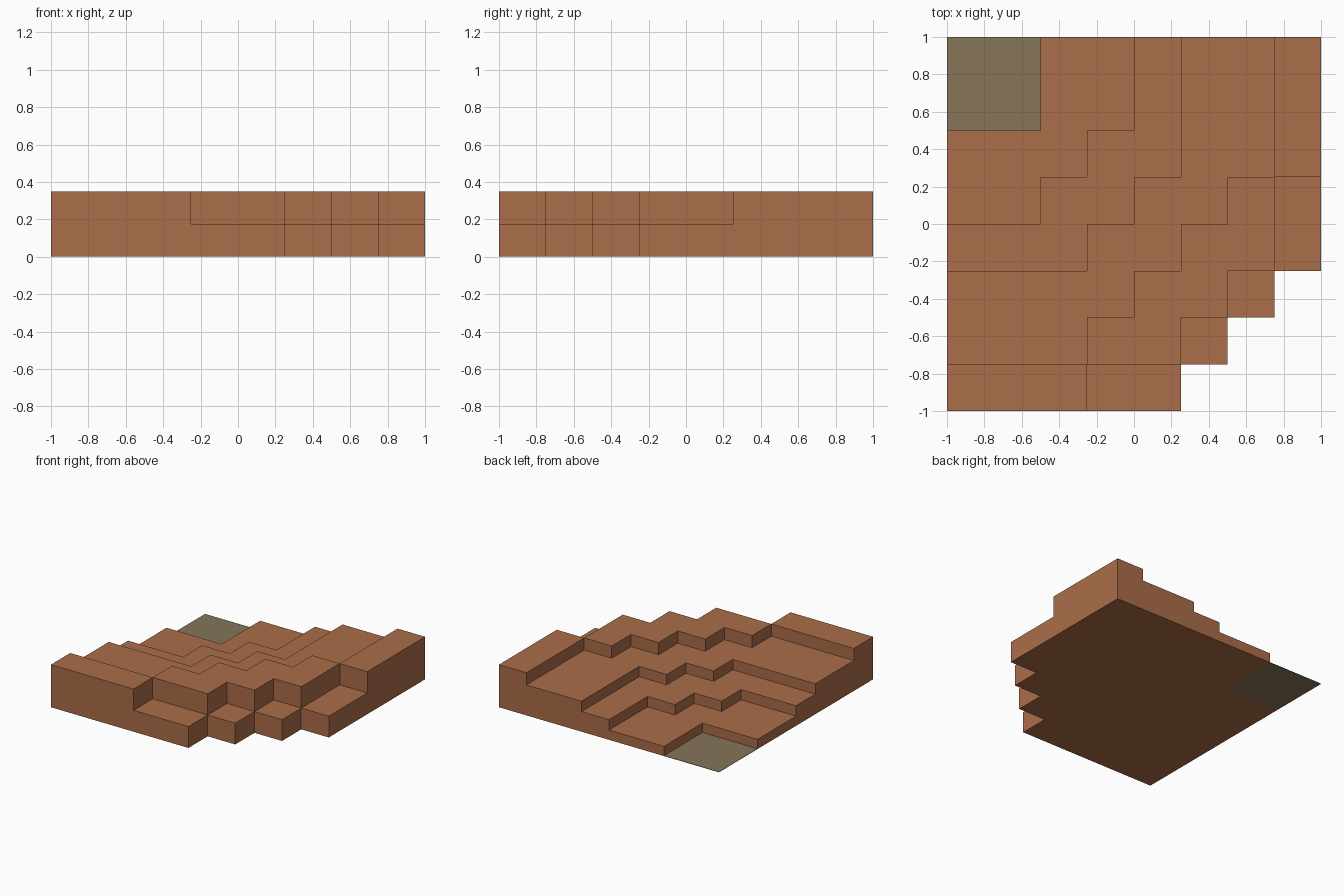
import bpy
import bmesh
import math

if "Cube" in bpy.data.objects:
    bpy.data.objects.remove(bpy.data.objects["Cube"], do_unlink=True)

CELL = 0.25

# Plan of the quarry, back row first; each letter is one terrace
PLAN = ["ooaabccr",
        "ooaabccr",
        "aaabbccr",
        "aabbccrn",
        "bbbccrrn",
        "ccccrrn.",
        "cccrrn..",
        "rrrnn..."]

HEIGHT = {".": 0.0, "o": 0.003, "a": 0.08, "b": 0.165,
          "c": 0.25, "r": 0.35, "n": 0.175}


def make_material(name, color):
    mat = bpy.data.materials.new(name)
    mat.use_nodes = True
    mat.diffuse_color = color
    mat.node_tree.nodes["Principled BSDF"].inputs["Base Color"].default_value = color
    return mat


clay = make_material("terracotta_clay", (0.407, 0.153, 0.067, 1))
mud = make_material("olive_mud", (0.238, 0.178, 0.098, 1))


def level(col, row):
    if 0 <= row < len(PLAN) and 0 <= col < len(PLAN):
        return HEIGHT[PLAN[row][col]]
    return 0.0


def build_terrace(name, letter, mat):
    """Top, underside and only the exposed step walls of one terrace."""
    bm = bmesh.new()
    top = HEIGHT[letter]

    def quad(points):
        bm.faces.new([bm.verts.new(p) for p in points])

    for row, line in enumerate(PLAN):
        for col, mark in enumerate(line):
            if mark != letter:
                continue
            x0, y1 = -1 + col * CELL, 1 - row * CELL
            x1, y0 = x0 + CELL, y1 - CELL
            ring = [(x0, y0), (x1, y0), (x1, y1), (x0, y1)]
            quad([(x, y, top) for x, y in ring])
            quad([(x, y, 0) for x, y in reversed(ring)])
            # Front, right, back and left neighbours
            sides = [(0, 1), (1, 0), (0, -1), (-1, 0)]
            for i, (dc, dr) in enumerate(sides):
                low = level(col + dc, row + dr)
                if low < top:
                    p, q = ring[i], ring[(i + 1) % 4]
                    quad([(*p, low), (*q, low), (*q, top), (*p, top)])

    # Merge the cells into clean flat faces
    bmesh.ops.remove_doubles(bm, verts=bm.verts, dist=0.0005)
    bmesh.ops.dissolve_limit(bm, angle_limit=math.radians(1),
                             verts=bm.verts, edges=bm.edges)
    mesh = bpy.data.meshes.new(name)
    bm.to_mesh(mesh)
    bm.free()
    mesh.materials.append(mat)
    bpy.context.collection.objects.link(bpy.data.objects.new(name, mesh))


build_terrace("pit_floor", "o", mud)
build_terrace("lower_terrace", "a", clay)
build_terrace("middle_terrace", "b", clay)
build_terrace("upper_terrace", "c", clay)
build_terrace("rim", "r", clay)
build_terrace("outer_ledge", "n", clay)
